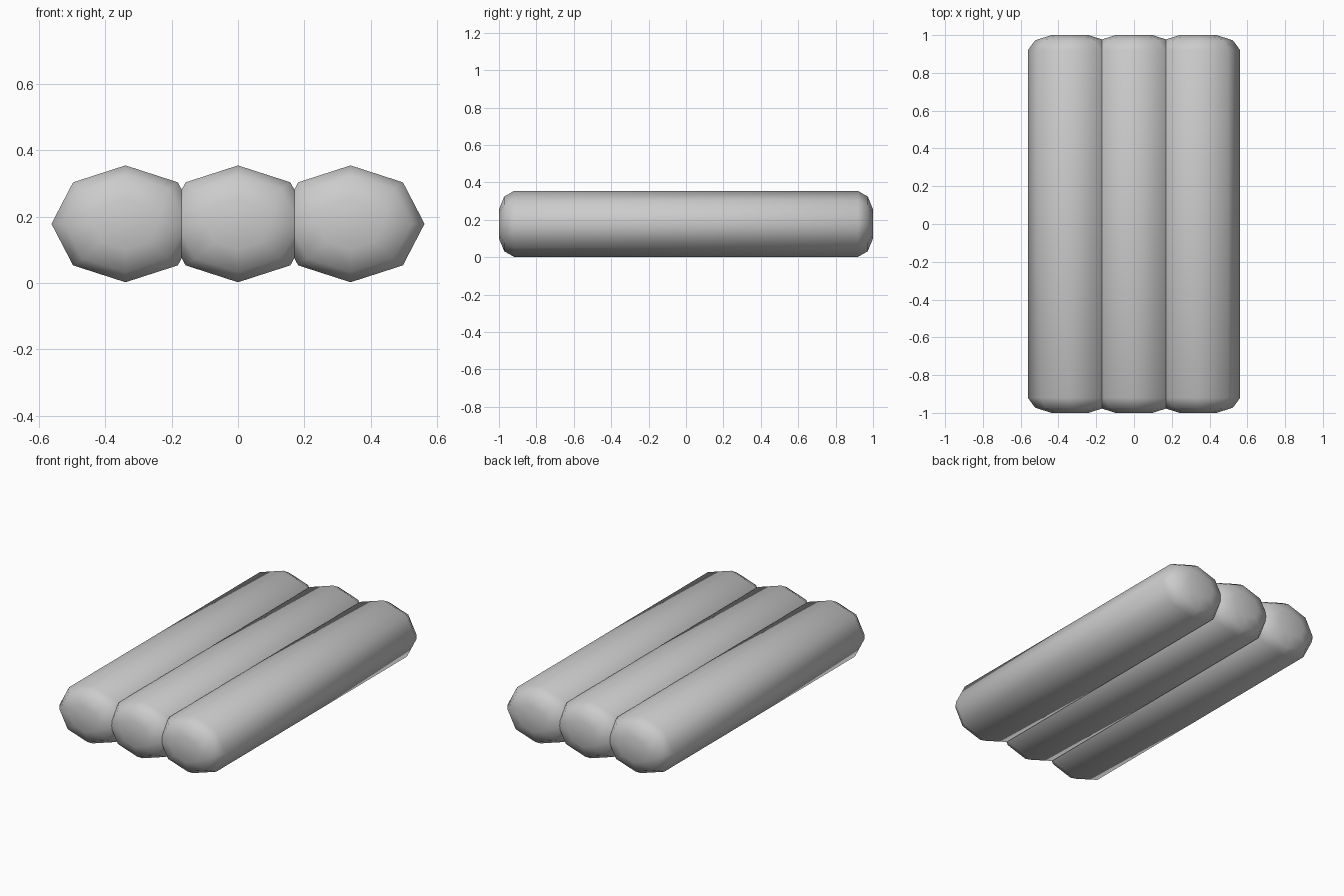
import bpy, bmesh

if "Cube" in bpy.data.objects:
    bpy.data.objects.remove(bpy.data.objects["Cube"])

# Octagonal tube cross-section (x, z), relative to the tube centre
SECTION = [(0.223, 0), (0.158, 0.125), (0, 0.176), (-0.158, 0.125),
           (-0.223, 0), (-0.158, -0.125), (0, -0.176), (0.158, -0.125)]
# Rounded ends: (y, section scale)
HALF = [(0.92, 1.0), (0.972, 0.83), (1.0, 0.44)]
RINGS = [(-y, s) for y, s in reversed(HALF)] + HALF


def tube(name, x):
    bm = bmesh.new()
    rings = [[bm.verts.new((px * s, y, pz * s)) for px, pz in SECTION]
             for y, s in RINGS]
    n = len(SECTION)
    for a, b in zip(rings, rings[1:]):
        for i in range(n):
            j = (i + 1) % n
            bm.faces.new((a[i], a[j], b[j], b[i]))
    bm.faces.new(rings[0])
    bm.faces.new(rings[-1])
    bmesh.ops.recalc_face_normals(bm, faces=bm.faces)
    for f in bm.faces:
        f.smooth = True
    mesh = bpy.data.meshes.new(name)
    bm.to_mesh(mesh)
    bm.free()
    obj = bpy.data.objects.new(name, mesh)
    obj.location = (x, 0, 0.178)
    bpy.context.collection.objects.link(obj)


# Three overlapping padded tubes side by side
for name, x in (("left_tube", -0.339), ("middle_tube", 0), ("right_tube", 0.339)):
    tube(name, x)
